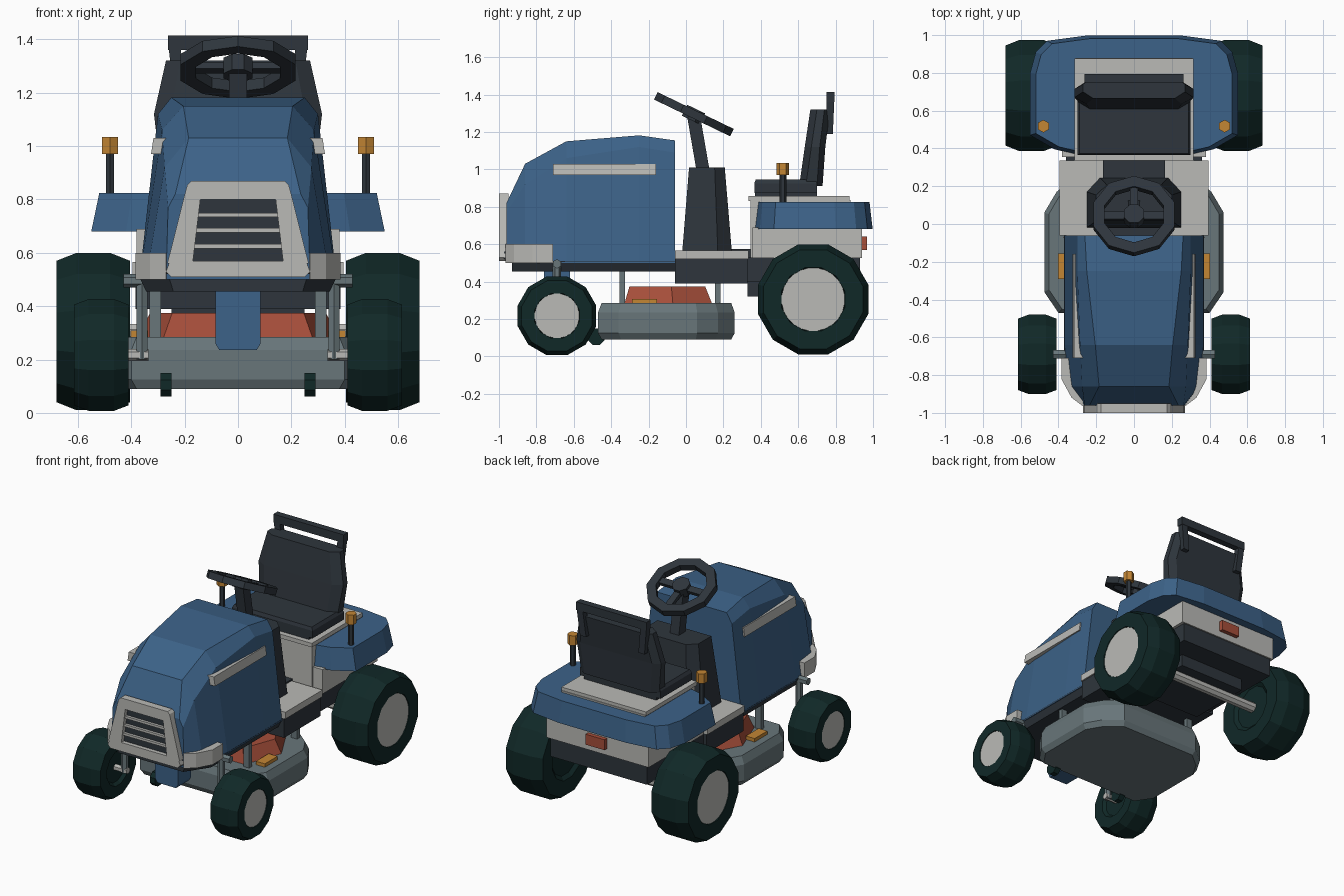
import bpy, bmesh, math
from mathutils import Matrix, Vector

if "Cube" in bpy.data.objects:
    bpy.data.objects.remove(bpy.data.objects["Cube"])


def material(name, r, g, b):
    lin = [((c / 255 + 0.055) / 1.055) ** 2.4 for c in (r, g, b)]
    m = bpy.data.materials.new(name)
    m.diffuse_color = (*lin, 1)
    m.use_nodes = True
    m.node_tree.nodes["Principled BSDF"].inputs["Base Color"].default_value = m.diffuse_color
    return m


BLUE = material("blue paint", 60, 98, 136)
LIGHT = material("light grey", 186, 186, 182)
DARK = material("charcoal", 46, 53, 60)
GREY = material("steel grey", 104, 118, 122)
TYRE = material("dark green rubber", 16, 40, 39)
RED = material("brick red", 166, 78, 58)
AMBER = material("amber", 196, 134, 52)


def loft(name, rings, mat, wrap=False, matrix=None):
    """Skin rings of equal point count, capped unless wrapped."""
    bm = bmesh.new()
    vs = [[bm.verts.new(p) for p in ring] for ring in rings]
    n = len(vs[0])
    pairs = list(zip(vs, vs[1:])) + ([(vs[-1], vs[0])] if wrap else [])
    for a, b in pairs:
        for i in range(n):
            j = (i + 1) % n
            bm.faces.new((a[i], a[j], b[j], b[i]))
    if not wrap:
        bm.faces.new(vs[0])
        bm.faces.new(vs[-1])
    bmesh.ops.recalc_face_normals(bm, faces=bm.faces)
    if matrix:
        bm.transform(matrix)
    me = bpy.data.meshes.new(name)
    bm.to_mesh(me)
    bm.free()
    me.materials.append(mat)
    ob = bpy.data.objects.new(name, me)
    bpy.context.collection.objects.link(ob)
    return ob


def box(name, x0, x1, y0, y1, z0, z1, mat, matrix=None):
    rings = [[(x0, y0, z), (x1, y0, z), (x1, y1, z), (x0, y1, z)] for z in (z0, z1)]
    return loft(name, rings, mat, matrix=matrix)


def sym(half):
    """Mirror a half outline of (x, y) across x = 0."""
    return half + [(-x, y) for x, y in reversed(half)]


def stack(name, layers, mat):
    """Layers of (outline, z)."""
    return loft(name, [[(x, y, z) for x, y in o] for o, z in layers], mat)


def scaled(outline, sx, sy, cy):
    return [(x * sx, cy + (y - cy) * sy) for x, y in outline]


def circle(r, n, phase=0.5):
    return [(r * math.cos((i + phase) * math.tau / n), r * math.sin((i + phase) * math.tau / n)) for i in range(n)]


def lathe_x(name, prof, y, z, n, mat):
    """Solid of revolution about the x axis; prof is (x, radius)."""
    return loft(name, [[(x, y + a, z + b) for a, b in circle(r, n)] for x, r in prof], mat)


def rod(name, x, y, z0, z1, r, mat, n=6):
    return loft(name, [[(x + a, y + b, z) for a, b in circle(r, n)] for z in (z0, z1)], mat)


# Wheels
def wheel(name, s, x0, x1, y, r, hub):
    w = x1 - x0
    prof = [(x0 + .02, hub * .85), (x0, hub), (x0, r * .9), (x0 + w * .27, r), (x1 - w * .27, r),
            (x1, r * .9), (x1, hub * 1.03), (x1 - .02, hub)]
    lathe_x(name + "_tyre", [(s * x, q) for x, q in prof], y, r, 12, TYRE)
    lathe_x(name + "_rim", [(s * (x1 - .05), hub), (s * (x1 - .004), hub)], y, r, 24, LIGHT)


for s, side in ((1, "right"), (-1, "left")):
    wheel("rear_" + side, s, .405, .68, .68, .305, .17)
    wheel("front_" + side, s, .41, .615, -.69, .217, .12)

# Hood: each section is y, half widths and heights of bottom, shoulder and top
sections = [(-.06, .37, .30, 1.09, .26, 1.155), (-.25, .37, .30, 1.12, .25, 1.182),
            (-.64, .37, .285, 1.06, .205, 1.15), (-.86, .345, .275, .92, .185, 1.03),
            (-.96, .27, .262, .77, .235, .82)]
loft("hood", [[(b, y, .5), (s, y, zs), (t, y, zt), (-t, y, zt), (-s, y, zs), (-b, y, .5)]
              for y, b, s, zs, t, zt in sections], BLUE)

# Grille: plate frame, dark recess and light slats
def front_panel(name, y0, y1, pts, mat):
    return loft(name, [[(x, y, z) for x, z in sym(pts)] for y in (y0, y1)], mat)


front_panel("grille_back", -.972, -.94, [(.27, .52), (.19, .84)], DARK)
front_panel("grille_top", -1, -.95, [(.205, .80), (.19, .855), (.175, .87)], LIGHT)
front_panel("grille_bottom", -1, -.95, [(.25, .51), (.27, .53), (.255, .57)], LIGHT)
for s in (1, -1):
    loft("grille_side", [[(s * .17, y, .56), (s * .265, y, .56), (s * .202, y, .81), (s * .14, y, .81)]
                         for y in (-1, -.95)], LIGHT)
for z in (.625, .685, .742):
    box("grille_slat", -.165, .165, -.99, -.96, z - .008, z + .008, LIGHT)

# Bumper corners and hood side strips
for s in (1, -1):
    plan = [(.385, -.71), (.385, -.82), (.33, -.92), (.27, -.965), (.25, -.93), (.33, -.82), (.34, -.71)]
    stack("bumper_corner", [([(s * x, y) for x, y in plan], z) for z in (.5, .6)], LIGHT)
    loft("hood_strip", [[(s * .28, y, .97), (s * .326, y, .97), (s * .317, y, 1.03), (s * .27, y, 1.03)]
                        for y in (-.71, -.16)], LIGHT)

# Chassis
rail = sym([(.37, -.05), (.37, -.78), (.26, -.93)])
stack("front_chassis", [(scaled(rail, .93, 1, 0), .455), (rail, .51)], DARK)
box("mid_chassis", -.385, .385, -.06, .33, .39, .52, DARK)
box("rear_chassis", -.36, .36, .32, .93, .40, .53, DARK)
box("gearbox", -.25, .25, .33, .78, .32, .42, DARK)
box("tunnel", -.165, .165, .15, .345, .52, .575, DARK)
for s in (1, -1):
    a, b = sorted((s * .165, s * .395))
    box("footplate", a, b, -.06, .335, .52, .565, LIGHT)
lathe_x("rear_axle", [(-.44, .035), (.44, .035)], .68, .3, 8, LIGHT)

# Front axle, kingpins and centre pivot
stack("axle_pivot", [([(x, y) for x in (.07, -.07) for y in ((-.76, -.62) if x > 0 else (-.62, -.76))], .235),
                     (sym([(.085, -.76), (.085, -.62)]), .26), (sym([(.085, -.76), (.085, -.62)]), .47)], BLUE)
for s in (1, -1):
    lathe_x("axle_arm", [(s * .28, .025), (s * .43, .025)], -.69, .495, 6, GREY)
    rod("kingpin", s * .36, -.69, .2, .51, .023, GREY)
    lathe_x("spindle", [(s * .335, .022), (s * .44, .022)], -.69, .217, 6, LIGHT)

# Mower deck with cover, hangers, latches and gauge wheels
deck = sym([(.30, .26), (.41, .17), (.475, .06), (.475, -.36), (.40, -.47)])
stack("mower_deck", [(scaled(deck, .95, .95, -.1), .09), (deck, .125), (deck, .235),
                     (scaled(deck, .95, .95, -.1), .285)], GREY)
cover = sym([(.26, .14), (.375, -.07), (.28, -.33)])
stack("deck_cover", [(cover, .28), (scaled(cover, .88, .86, -.13), .375)], RED)
for s in (1, -1):
    for y, top in ((-.34, .5), (.17, .42)):
        box("deck_hanger", s * .31 - .022, s * .31 + .022, y - .015, y + .015, .27, top, GREY)
    box("deck_latch", s * .37 - .033, s * .37 + .033, -.29, -.155, .28, .308, AMBER)
    lathe_x("gauge_wheel", [(s * .25, .048), (s * .29, .048)], -.48, .105, 8, TYRE)

# Dash tower and steering column
base = sym([(.18, .245), (.25, .17), (.25, -.02)])
stack("dash_tower", [(base, .56), (scaled(base, .8, .72, .11), 1.01)], DARK)
loft("steering_column", [[(x, y + d, z) for x, d in ((-.033, -.035), (.033, -.035), (.033, .035), (-.033, .035))]
                         for y, z in ((.09, 1.0), (.04, 1.29))], DARK)

# Steering wheel, built flat and tilted
tilt = Matrix.Translation((0, .042, 1.295)) @ Matrix.Rotation(-.45, 4, 'X')
loft("steering_rim", [[(x, y, z) for x, y in circle(r, 10)] for r, z in
                      ((.226, -.022), (.226, .022), (.165, .022), (.165, -.022))], DARK, wrap=True, matrix=tilt)
loft("steering_hub", [[(x, y, z) for x, y in circle(.058, 8)] for z in (-.035, .03)], DARK, matrix=tilt)
for ang in (0, 90, 180):
    box("steering_spoke", .03, .18, -.022, .022, -.015, .01, DARK,
        matrix=tilt @ Matrix.Rotation(math.radians(ang), 4, 'Z'))

# Rear body and fender
box("rear_body", -.38, .38, .355, .94, .525, .69, LIGHT)
box("seat_pedestal", -.31, .31, .345, .88, .525, .835, LIGHT)
box("seat_ledge", -.315, .315, .335, .875, .83, .857, LIGHT)
fender = sym([(.31, .37), (.42, .395), (.55, .47), (.55, .80), (.52, .91), (.46, .97), (.25, .998)])
stack("rear_fender", [(fender, .68), (scaled(fender, .945, .95, .66), .825)], BLUE)
box("tail_light", -.07, .07, .93, .968, .57, .64, RED)

# Marker lamps
for s in (1, -1):
    rod("lamp_post", s * .48, .518, .81, .98, .018, DARK)
    rod("marker_lamp", s * .48, .518, .97, 1.035, .034, AMBER)

# Seat
box("seat_base", -.27, .27, .37, .70, .85, .89, DARK)
cushion = sym([(.30, .365), (.30, .70)])
stack("seat_cushion", [(cushion, .875), (cushion, .925), (scaled(cushion, .96, .96, .55), .945)], DARK)
back = [(.29, .605, .73, .91), (.315, .635, .745, 1.12), (.27, .665, .77, 1.32)]
loft("seat_back", [[(w * .8, y0, z), (w, y0 + .035, z), (w, y1 - .03, z), (w * .85, y1, z),
                    (-w * .85, y1, z), (-w, y1 - .03, z), (-w, y0 + .035, z), (-w * .8, y0, z)]
                   for w, y0, y1, z in back], DARK)
box("seat_handle_bar", -.262, .262, .75, .795, 1.36, 1.415, DARK)
for s in (1, -1):
    loft("seat_handle_leg", [[(s * (x - .045), y, z), (s * x, y, z), (s * x, y + .04, z), (s * (x - .045), y + .04, z)]
                             for x, y, z in ((.24, .745, 1.19), (.26, .753, 1.37))], DARK)
